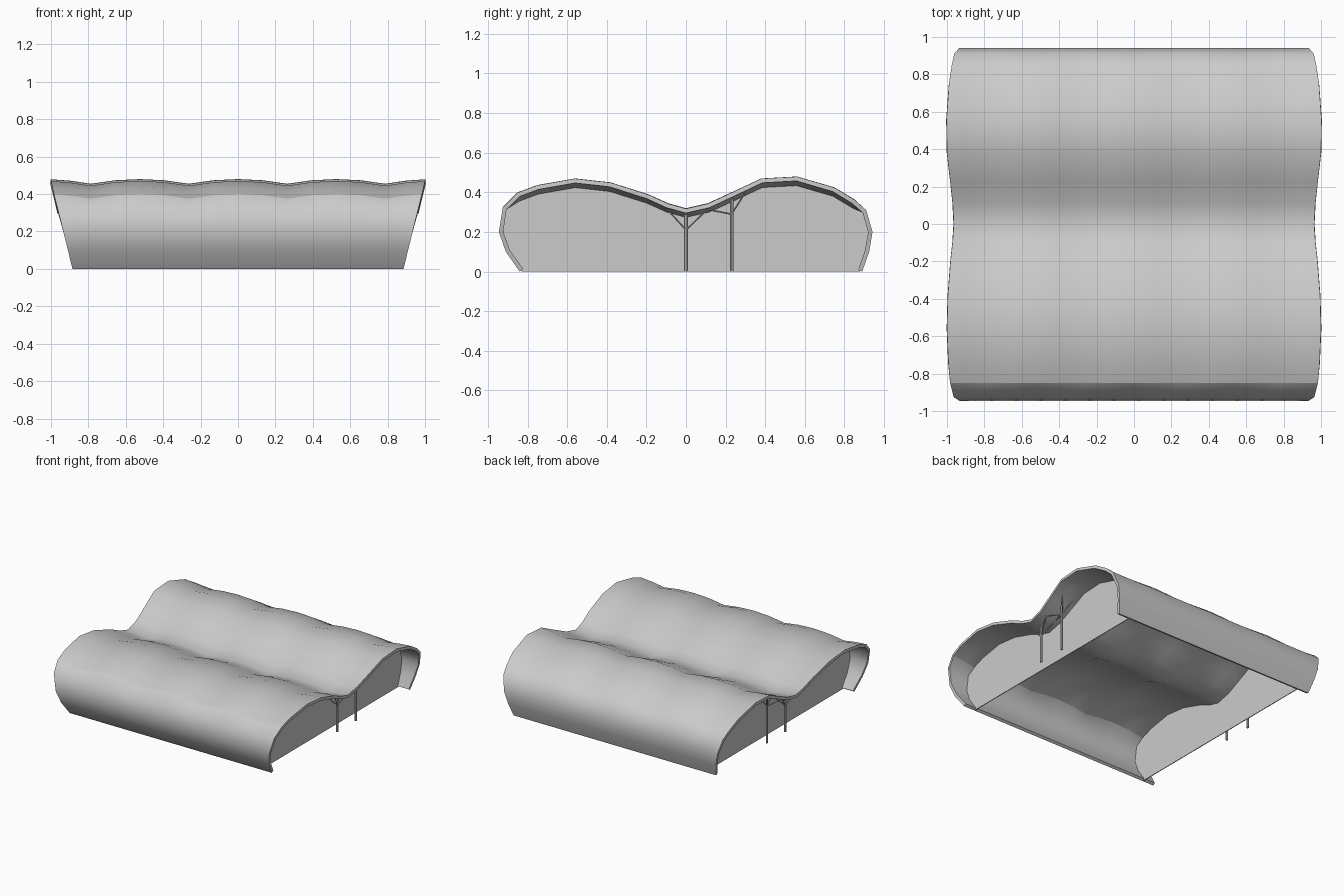
import bpy
import bmesh
from mathutils import Vector

if "Cube" in bpy.data.objects:
    bpy.data.objects.remove(bpy.data.objects["Cube"], do_unlink=True)

BAY = 0.525      # scallop spacing along the hall
DIP = 0.025      # scallop depth
SHELL = 0.022    # shell thickness
WALL_X = 1.5 * BAY

# Cross-section (y, z) from the front eave to the back eave
PROFILE = [(-0.84, 0), (-0.91, 0.10), (-0.945, 0.2), (-0.925, 0.325), (-0.85, 0.40),
           (-0.75, 0.437), (-0.56, 0.47), (-0.38, 0.45), (-0.19, 0.39), (-0.09, 0.345),
           (0, 0.32), (0.11, 0.345), (0.23, 0.40), (0.38, 0.47), (0.56, 0.48),
           (0.75, 0.425), (0.85, 0.365), (0.91, 0.31), (0.942, 0.2), (0.925, 0.10), (0.89, 0)]
FRONT_SEAM = 4
BACK_SEAM = len(PROFILE) - 5


def material(name, color):
    mat = bpy.data.materials.new(name)
    mat.use_nodes = True
    mat.diffuse_color = color
    mat.node_tree.nodes["Principled BSDF"].inputs["Base Color"].default_value = color
    return mat


GREY = material("plain grey", (0.6, 0.6, 0.6, 1))


def finish(name, bm, angle=0.6, thickness=0, offset=0):
    mesh = bpy.data.meshes.new(name)
    bm.to_mesh(mesh)
    bm.free()
    mesh.materials.append(GREY)
    obj = bpy.data.objects.new(name, mesh)
    bpy.context.collection.objects.link(obj)
    bpy.ops.object.select_all(action='DESELECT')
    obj.select_set(True)
    bpy.context.view_layer.objects.active = obj
    if thickness:
        mod = obj.modifiers.new("thickness", 'SOLIDIFY')
        mod.thickness = thickness
        mod.offset = offset
        bpy.ops.object.modifier_apply(modifier=mod.name)
    bpy.ops.object.shade_smooth_by_angle(angle=angle)
    return obj


def sag(row, x):
    """Scallop drop: only the roof rows ripple, the side walls stay straight."""
    if not FRONT_SEAM <= row <= BACK_SEAM:
        return 0
    d = x / BAY - round(x / BAY)
    return DIP * (2 * d) ** 2


# Double-vaulted shell with outward-leaning ends
bm = bmesh.new()
rows = []
for r, (y, z) in enumerate(PROFILE):
    end = 0.885 + 0.245 * z
    half = [(i + 1) * BAY / 4 for i in range(6)] + [(WALL_X + end) / 2, end]
    xs = [-x for x in reversed(half)] + [0] + half
    rows.append([bm.verts.new((x, y, z - sag(r, x))) for x in xs])
for a, b in zip(rows, rows[1:]):
    for i in range(len(a) - 1):
        bm.faces.new((a[i], a[i + 1], b[i + 1], b[i]))
for a, b in zip(rows[FRONT_SEAM], rows[FRONT_SEAM][1:]):
    bm.edges.get((a, b)).smooth = False
finish("roof_shell", bm, angle=0.9, thickness=SHELL, offset=-1)

# End walls under the outermost roof creases
for side, label in ((1, "left"), (-1, "right")):
    bm = bmesh.new()
    outline = []
    for r, (y, z) in enumerate(PROFILE):
        drop = sag(r, WALL_X) + (0.012 if z > 0.3 else 0)
        outline.append(bm.verts.new((side * WALL_X, y * 0.988, z - drop)))
    face = bm.faces.new(outline)
    if face.normal.x * side < 0:
        face.normal_flip()
    finish(label + "_end_wall", bm, thickness=0.006)


def rod(bm, start, end, radius):
    start, end = Vector(start), Vector(end)
    axis = end - start
    made = bmesh.ops.create_cone(bm, cap_ends=True, segments=8, radius1=radius,
                                 radius2=radius, depth=axis.length)["verts"]
    bmesh.ops.rotate(bm, verts=made, matrix=axis.to_track_quat('Z', 'Y').to_matrix())
    bmesh.ops.translate(bm, verts=made, vec=(start + end) / 2)


# Branching columns outside each end wall: y, fork height, trunk top, branch tips
COLUMNS = [("valley", 0, 0.21, 0.30, ((-0.10, 0.32), (0.12, 0.325))),
           ("slope", 0.23, 0.29, 0.375, ((0.10, 0.315), (0.30, 0.40)))]
for side, label in ((1, "left"), (-1, "right")):
    for name, y, fork, top, tips in COLUMNS:
        bm = bmesh.new()
        x = side * 0.87
        rod(bm, (x, y, 0), (x, y, top), 0.009)
        for tip_y, tip_z in tips:
            for spread in (-0.05, 0.05):
                rod(bm, (x, y, fork), (x + spread, tip_y, tip_z), 0.004)
        finish(f"{label}_{name}_column", bm)
